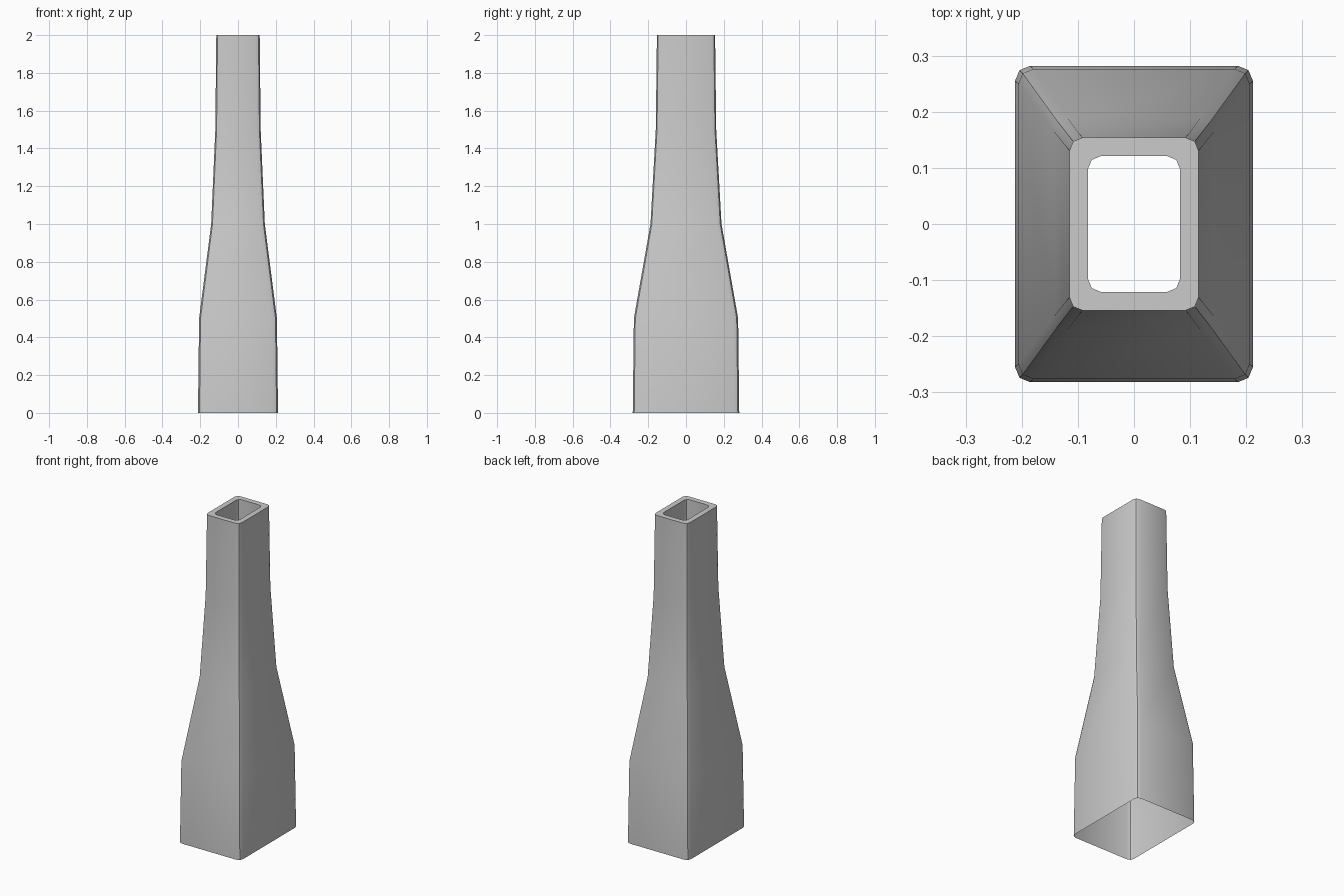
import bpy, bmesh, math

if "Cube" in bpy.data.objects:
    bpy.data.objects.remove(bpy.data.objects["Cube"])


def ring(bm, hx, hy, r, z, steps=2):
    """Rounded rectangle loop of vertices at height z."""
    verts = []
    for i, (sx, sy) in enumerate([(1, 1), (-1, 1), (-1, -1), (1, -1)]):
        for k in range(steps + 1):
            a = math.pi / 2 * (i + k / steps)
            verts.append(bm.verts.new((sx * (hx - r) + r * math.cos(a),
                                       sy * (hy - r) + r * math.sin(a), z)))
    return verts


# Sections: half width, half depth, corner radius, height
sections = [
    # tapered outer shell, open at the bottom
    (0.212, 0.282, 0.027, 0.0),
    (0.206, 0.276, 0.026, 0.5),
    (0.142, 0.188, 0.024, 1.0),
    (0.120, 0.160, 0.023, 1.5),
    (0.115, 0.154, 0.023, 2.0),
    # flat rim and inner lip
    (0.082, 0.121, 0.023, 2.0),
    (0.082, 0.121, 0.023, 1.8),
]

bm = bmesh.new()
rings = [ring(bm, *s) for s in sections]
for lo, hi in zip(rings, rings[1:]):
    n = len(lo)
    for i in range(n):
        j = (i + 1) % n
        bm.faces.new((lo[i], lo[j], hi[j], hi[i]))

mesh = bpy.data.meshes.new("chimney_flue")
bm.to_mesh(mesh)
bm.free()
flue = bpy.data.objects.new("chimney_flue", mesh)
bpy.context.collection.objects.link(flue)

bpy.context.view_layer.objects.active = flue
flue.select_set(True)
bpy.ops.object.shade_smooth_by_angle(angle=math.radians(30))
